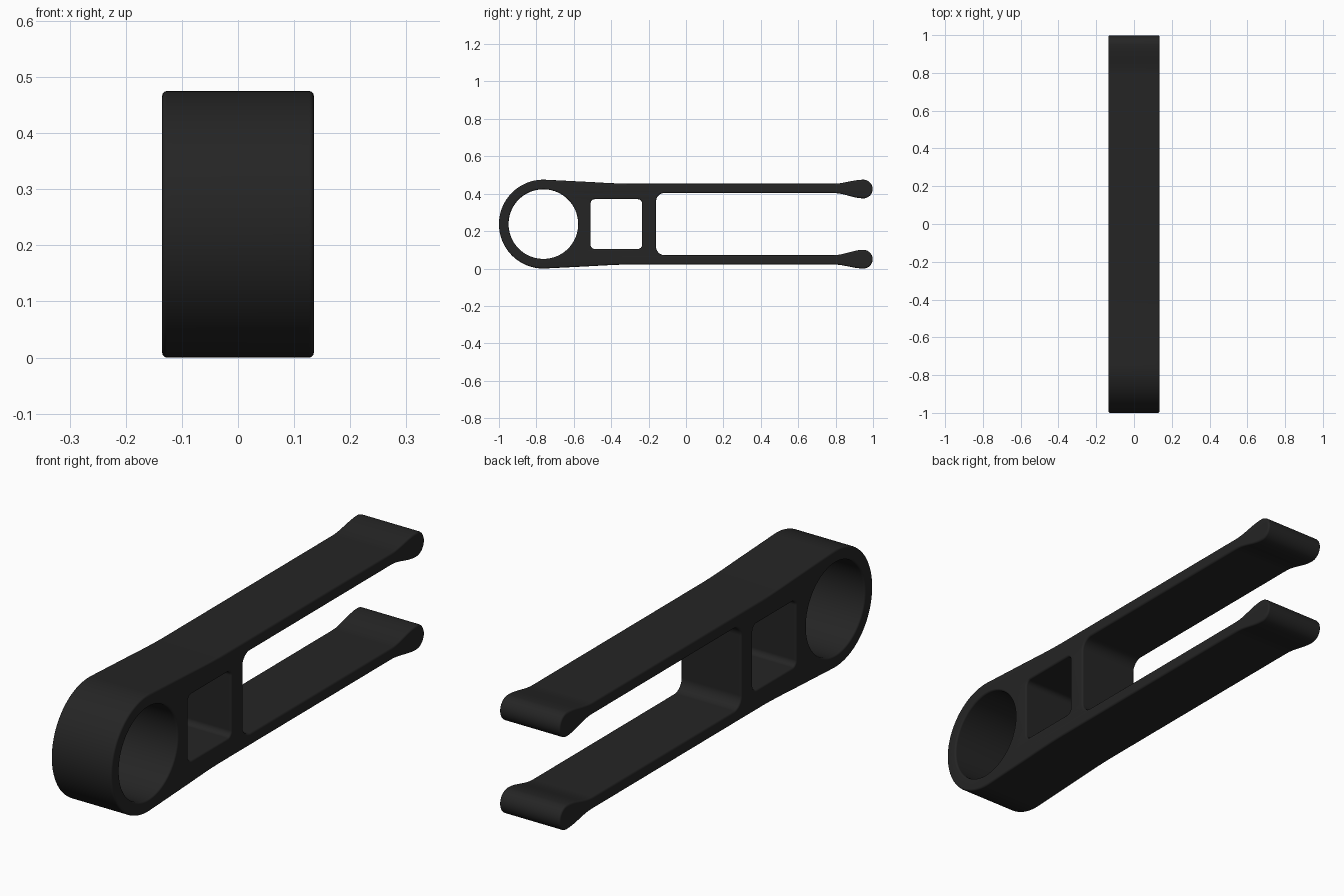
import bpy, bmesh
from math import sin, cos, pi, radians
from mathutils import Matrix

if "Cube" in bpy.data.objects:
    bpy.data.objects.remove(bpy.data.objects["Cube"], do_unlink=True)

MID = 0.2375          # height of the symmetry plane
HALF_WIDTH = 0.135
EDGE = 0.008          # rounding of the side edges
RING_Y = -0.7625
ARM_OUT, ARM_IN = 0.216, 0.166
TIP_Y, TIP_Z, TIP_R = 0.948, 0.1875, 0.05


def arc(cy, cz, r, start, end, n):
    """Points along a circular arc, angles in degrees."""
    angles = [radians(start + (end - start) * i / n) for i in range(n + 1)]
    return [(cy + r * cos(a), cz + r * sin(a)) for a in angles]


def ease(y0, z0, y1, z1, n=10):
    """S-shaped blend between two points, ends left out."""
    ts = [i / n for i in range(1, n)]
    return [(y0 + (y1 - y0) * t, z0 + (z1 - z0) * t * t * (3 - 2 * t)) for t in ts]


def rounded_rect(y0, y1, half_z, r):
    pts = []
    for cy, cz, a in ((y1 - r, half_z - r, 0), (y0 + r, half_z - r, 90),
                      (y0 + r, r - half_z, 180), (y1 - r, r - half_z, 270)):
        pts += arc(cy, cz, r, a, a + 90, 6)
    return pts


# Upper half of the outline: ring, arm, flared tip, slot corner
upper = arc(RING_Y, 0, MID, 180, 87, 32)
upper += [(-0.50, 0.2245), (-0.45, 0.2215), (-0.40, 0.219), (-0.35, 0.217), (-0.30, ARM_OUT)]
upper += [(0.79, ARM_OUT)] + ease(0.79, ARM_OUT, TIP_Y, TIP_Z + TIP_R)
upper += arc(TIP_Y, TIP_Z, TIP_R, 90, -90, 20)
upper += ease(TIP_Y, TIP_Z - TIP_R, 0.79, ARM_IN) + [(0.79, ARM_IN)]
upper += arc(-0.115, ARM_IN - 0.045, 0.045, 90, 180, 8)
lower = [(y, -z) for y, z in reversed(upper[1:])]

# Ring hole and square window
loops = [upper + lower,
         arc(RING_Y, 0, 0.186, 0, 360, 72)[:-1],
         rounded_rect(-0.51, -0.235, 0.133, 0.022)]

# Profile curve, thickened with rounded edges
curve = bpy.data.curves.new("clip_profile", "CURVE")
curve.dimensions = "2D"
curve.fill_mode = "BOTH"
curve.extrude = HALF_WIDTH - EDGE
curve.bevel_depth = EDGE
curve.bevel_resolution = 2
curve.offset = -EDGE
for pts in loops:
    spline = curve.splines.new("POLY")
    spline.points.add(len(pts) - 1)
    for p, (y, z) in zip(spline.points, pts):
        p.co = (y, z, 0, 1)
    spline.use_cyclic_u = True
profile = bpy.data.objects.new("clip_profile", curve)
bpy.context.collection.objects.link(profile)
bpy.context.view_layer.update()
mesh = bpy.data.meshes.new_from_object(
    profile.evaluated_get(bpy.context.evaluated_depsgraph_get()))
bpy.data.objects.remove(profile, do_unlink=True)

# Stand the profile up: its x runs along y, its y along z
mesh.transform(Matrix(((0, 0, 1, 0), (1, 0, 0, 0), (0, 1, 0, MID), (0, 0, 0, 1))))
bm = bmesh.new()
bm.from_mesh(mesh)
bmesh.ops.remove_doubles(bm, verts=bm.verts, dist=0.0001)
bmesh.ops.recalc_face_normals(bm, faces=bm.faces)
bm.to_mesh(mesh)
bm.free()
mesh.name = "clip_body"
body = bpy.data.objects.new("clip_body", mesh)
bpy.context.collection.objects.link(body)

# Black plastic
mat = bpy.data.materials.new("black_plastic")
mat.use_nodes = True
color = (0.018, 0.018, 0.018, 1)
mat.diffuse_color = color
mat.node_tree.nodes["Principled BSDF"].inputs["Base Color"].default_value = color
mesh.materials.clear()
mesh.materials.append(mat)

# Smooth shading with flat sides
bpy.ops.object.select_all(action="DESELECT")
body.select_set(True)
bpy.context.view_layer.objects.active = body
bpy.ops.object.shade_smooth_by_angle(angle=radians(35))
weighted = body.modifiers.new("weighted_normals", "WEIGHTED_NORMAL")
weighted.keep_sharp = True
